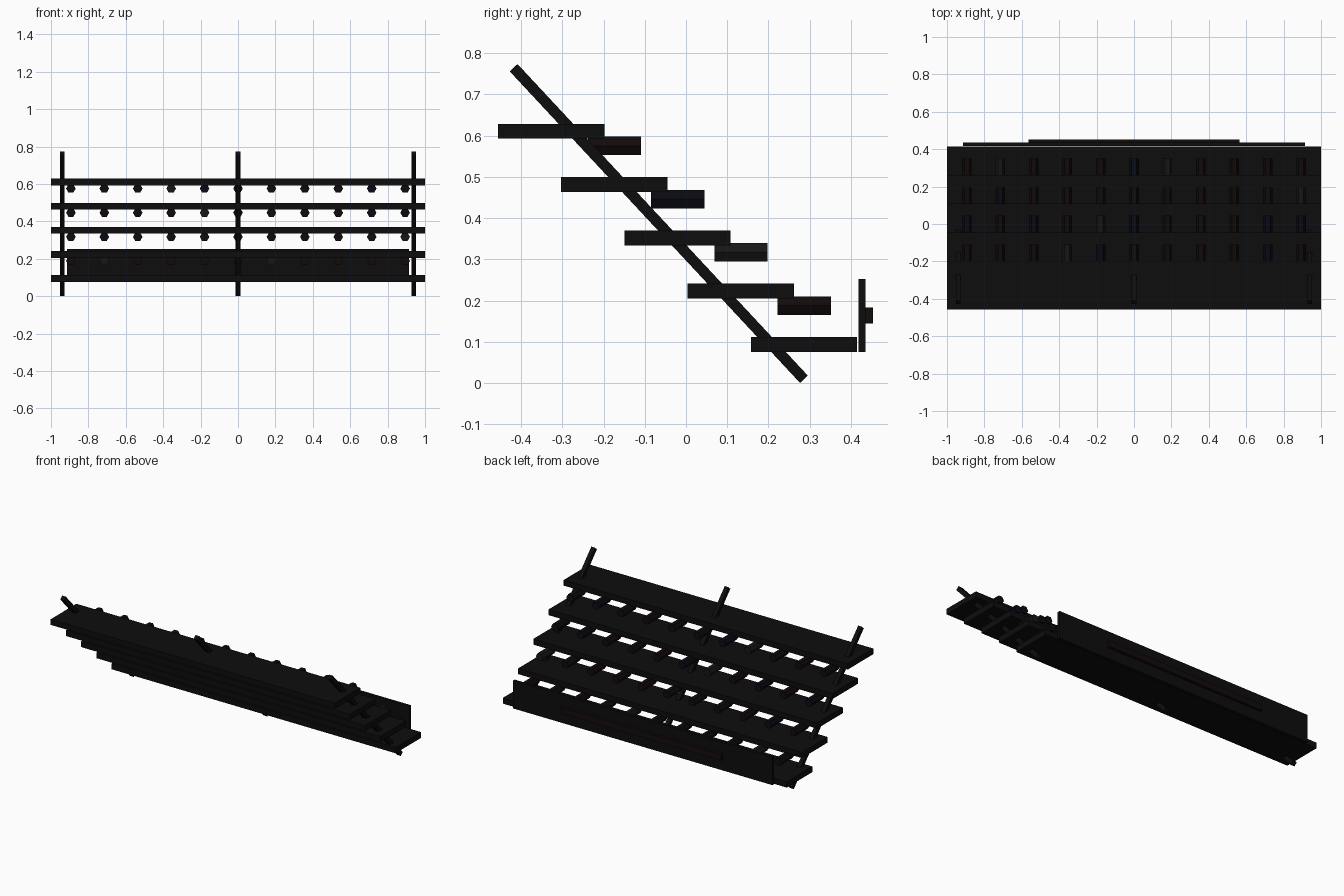
import bpy, bmesh
from math import radians, atan2, hypot
from mathutils import Matrix

if "Cube" in bpy.data.objects:
    bpy.data.objects.remove(bpy.data.objects["Cube"])


def material(name, rgb):
    m = bpy.data.materials.new(name)
    m.diffuse_color = (*rgb, 1)
    m.use_nodes = True
    m.node_tree.nodes["Principled BSDF"].inputs["Base Color"].default_value = m.diffuse_color
    return m


BLACK = material("dark_wood", (0.004, 0.004, 0.004))
STRIP = material("dark_red_strip", (0.006, 0.0035, 0.003))
COLOURS = {
    "r": material("dark_red", (0.006, 0.003, 0.003)),
    "b": material("dark_blue", (0.003, 0.003, 0.007)),
    "g": material("dark_grey", (0.008, 0.008, 0.008)),
    "k": BLACK,
}


def finish(name, bm, mat):
    me = bpy.data.meshes.new(name)
    bm.to_mesh(me)
    bm.free()
    me.materials.append(mat)
    ob = bpy.data.objects.new(name, me)
    bpy.context.collection.objects.link(ob)
    return ob


def box(name, centre, size, mat=BLACK, tilt=0.0):
    bm = bmesh.new()
    bmesh.ops.create_cube(bm, size=1, matrix=Matrix.Diagonal((*size, 1)))
    ob = finish(name, bm, mat)
    ob.location = centre
    ob.rotation_euler.x = tilt
    return ob


def hex_peg(name, centre, radius, length, mat):
    bm = bmesh.new()
    turn = Matrix.Rotation(radians(90), 4, 'X') @ Matrix.Rotation(radians(30), 4, 'Z')
    bmesh.ops.create_cone(bm, cap_ends=True, segments=6, radius1=radius,
                          radius2=radius, depth=length, matrix=turn)
    ob = finish(name, bm, mat)
    ob.location = centre
    return ob


STEP_Y, STEP_Z = -0.1533, 0.1292

# five stepped shelves
for i in range(5):
    box(f"shelf_{i + 1}", (0, 0.286 + i * STEP_Y, 0.094 + i * STEP_Z), (2.0, 0.258, 0.036))

# three sloping rails
(y0, z0), (y1, z1) = (0.286, 0.0095), (-0.418, 0.765)
for x, side in ((-0.94, "left"), (0, "middle"), (0.94, "right")):
    box(f"rail_{side}", (x, (y0 + y1) / 2, (z0 + z1) / 2),
        (0.026, hypot(y1 - y0, z1 - z0), 0.026), tilt=atan2(z1 - z0, y1 - y0))

# rows of six-sided pegs under the back edge of the upper shelves
ROWS = ["rgrrrbgrrrr", "rbrrkkrrrkg", "brbrgbrkrbb", "rrrgbkrrrbr"]
for i, row in enumerate(ROWS):
    for j, c in enumerate(row):
        hex_peg(f"peg_{i + 1}_{j + 1}",
                ((j - 5) * 0.1787, 0.2865 + i * STEP_Y, 0.188 + i * STEP_Z),
                0.0257, 0.129, COLOURS[c])

# upright panel at the lowest shelf, with a raised strip
box("panel", (0, 0.4265, 0.1645), (1.828, 0.017, 0.177))
box("panel_strip", (0, 0.444, 0.164), (1.128, 0.018, 0.038), STRIP)
